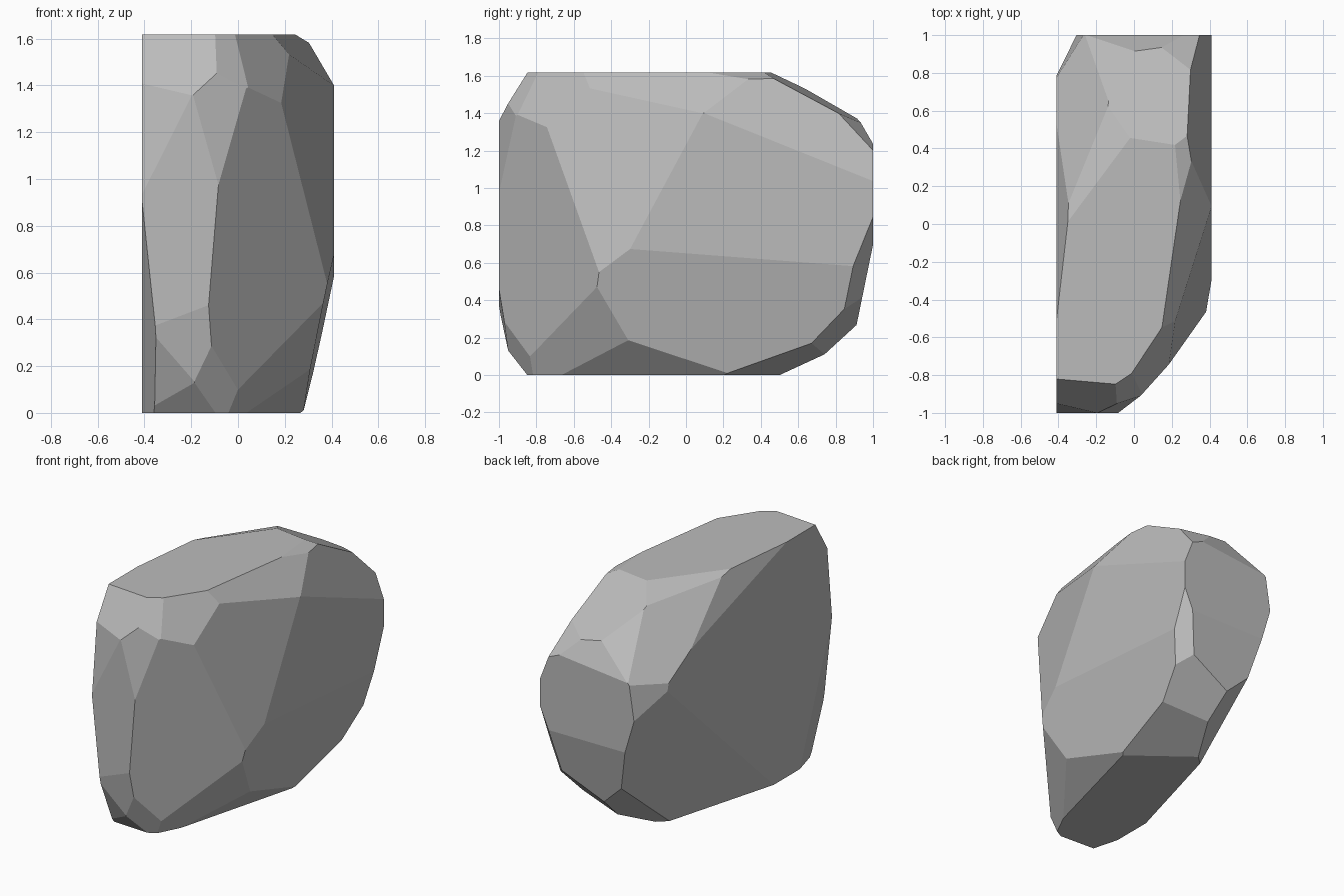
import bpy
import bmesh
from mathutils import Vector, Matrix

default_cube = bpy.data.objects.get("Cube")
if default_cube:
    bpy.data.objects.remove(default_cube, do_unlink=True)

HALF_WIDTH, HALF_DEPTH, HEIGHT = 0.41, 1.0, 1.617

# Each chisel cut is an outward direction followed by its plane offset
front_cuts = [
    (.306, -.286, -.025, .236),     # large front corner
    (.0045, -.074, -.0118, .068),   # below the front face
    (-.0167, -.062, -.0277, .0584), # lower right toe
    (-.104, -.0286, -.011, .0613),  # right edge sliver
    (-.0023, -.0423, -.0348, .0361),# underside of the toe
    (.0168, -.0302, -.012, .024),   # lower left toe
    (-.0052, -.0598, .0371, .1112), # brow
    (-.0215, -.1032, .0108, .1221), # right of the brow
    (.0351, -.0911, .0099, .0978),  # left of the brow
    (.0102, -.0152, .0099, .0279),  # small brow corner
    (.0795, -.0525, .0452, .1136),  # upper front corner
]
left_cuts = [
    (.493, -.14, .075, .2945),      # front slope
    (.144, -.021, .112, .2139),     # upper bevel
    (.259, .04, .0996, .2495),      # upper rear slope
    (.0124, .0012, .0274, .0475),   # small top bevel
    (.688, -.011, -.143, .189),     # lower slope
    (.1764, -.0892, -.0873, .0657), # lower front slope
    (.1488, -.0393, -.1426, .0315), # bottom bevel
]
back_cuts = [
    (.0077, .0495, .0932, .1731),   # top slope
    (.0156, .036, .0372, .0861),    # upper left chip
    (-.0016, .0285, .0149, .0465),  # upper edge
    (-.038, .0666, .0808, .1716),   # upper right chip
    (0, .21, -.043, .18),           # lower face
    (.0147, .0156, -.0063, .0163),  # lower left chip
    (.0198, .048, -.0504, .03),     # underside slope
    (.034, .044, -.132, .018),      # shallow underside
    (-.5, .55, -.65, .335),         # lower right chip
]
right_cuts = [
    (-.0383, .0285, .1166, .2023),  # top band
    (-.191, .0964, .1657, .341),    # upper rear slope
    (-.0518, .0315, .0079, .0546),  # rear corner chip
    (-.925, .258, -.275, .284),     # broad lower rear slope
    (-.165, .019, .058, .1518),     # top edge sliver
]


def chisel(bm, nx, ny, nz, offset):
    """Slice off everything beyond a plane and close the opening."""
    normal = Vector((nx, ny, nz))
    point = normal * (offset / normal.length_squared)
    geometry = bm.verts[:] + bm.edges[:] + bm.faces[:]
    result = bmesh.ops.bisect_plane(
        bm, geom=geometry, dist=1e-5, plane_co=point,
        plane_no=normal.normalized(), clear_outer=True)
    rim = [item for item in result["geom_cut"]
           if isinstance(item, bmesh.types.BMEdge) and item.is_boundary]
    if len(rim) > 2:
        bmesh.ops.edgeloop_fill(bm, edges=rim)


# Uncut block standing on the ground
bm = bmesh.new()
block_size = Matrix.Diagonal((2 * HALF_WIDTH, 2 * HALF_DEPTH, HEIGHT, 1))
block_place = Matrix.Translation((0, 0, HEIGHT / 2))
bmesh.ops.create_cube(bm, size=1, matrix=block_place @ block_size)

# Carve the facets
for cuts in (front_cuts, left_cuts, back_cuts, right_cuts):
    for cut in cuts:
        chisel(bm, *cut)
bmesh.ops.recalc_face_normals(bm, faces=bm.faces[:])

# Plain grey stone
stone = bpy.data.materials.new("grey_stone")
stone.use_nodes = True
grey = (0.5, 0.5, 0.5, 1)
stone.diffuse_color = grey
stone.node_tree.nodes["Principled BSDF"].inputs["Base Color"].default_value = grey

mesh = bpy.data.meshes.new("boulder")
bm.to_mesh(mesh)
bm.free()
mesh.materials.append(stone)
boulder = bpy.data.objects.new("boulder", mesh)
bpy.context.collection.objects.link(boulder)
